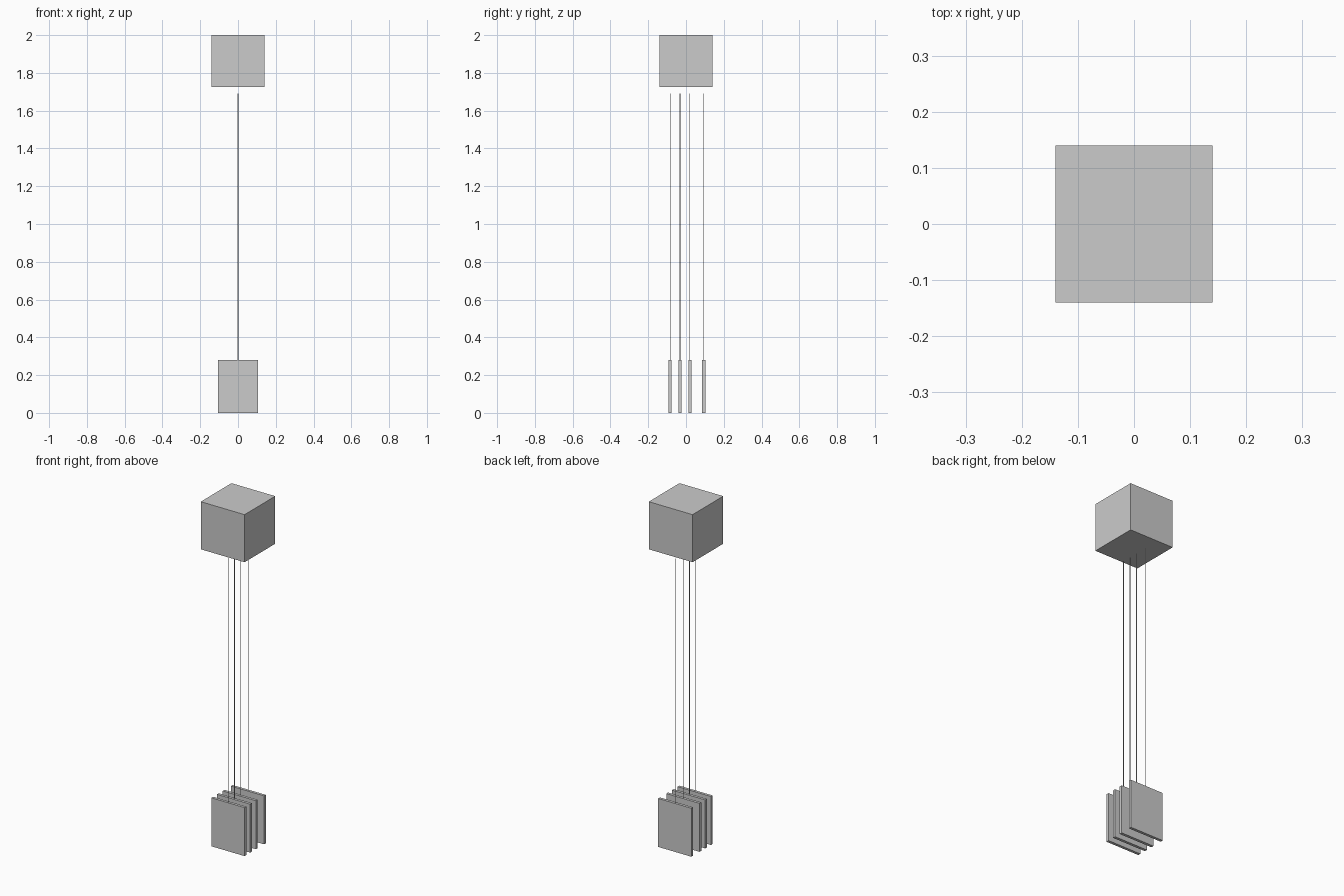
import bpy
import bmesh
from mathutils import Matrix, Vector

if "Cube" in bpy.data.objects:
    bpy.data.objects.remove(bpy.data.objects["Cube"])


def add_object(name, bm):
    mesh = bpy.data.meshes.new(name)
    bm.to_mesh(mesh)
    bm.free()
    obj = bpy.data.objects.new(name, mesh)
    bpy.context.collection.objects.link(obj)
    return obj


def box(name, width, depth, y, z0, z1):
    bm = bmesh.new()
    bmesh.ops.create_cube(bm, size=1, matrix=Matrix.LocRotScale(
        Vector((0, y, (z0 + z1) / 2)), None, Vector((width, depth, z1 - z0))))
    return add_object(name, bm)


def rod(name, radius, y, z0, z1):
    bm = bmesh.new()
    bmesh.ops.create_cone(bm, cap_ends=True, segments=8, radius1=radius,
                          radius2=radius, depth=z1 - z0,
                          matrix=Matrix.Translation((0, y, (z0 + z1) / 2)))
    return add_object(name, bm)


# Block at the top
box("top_block", 0.28, 0.28, 0, 1.725, 2.0)

# Hanging plates, each with a thin cord that stops just below the block
for i, y in enumerate((-0.084, -0.032, 0.02, 0.094), 1):
    box(f"hanging_plate_{i}", 0.212, 0.016, y, 0, 0.28)
    rod(f"cord_{i}", 0.002, y, 0.28, 1.69)
